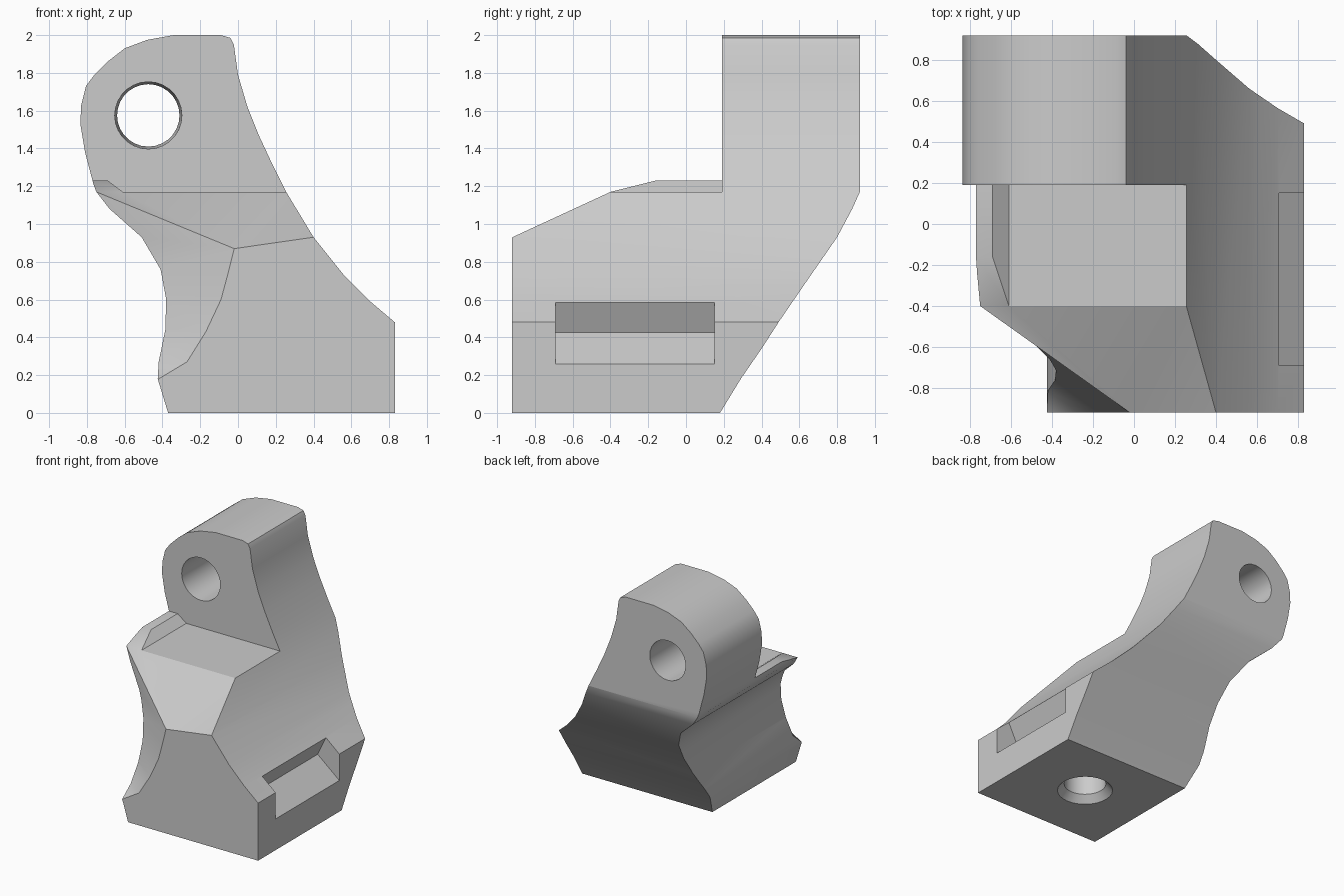
import bpy
import bmesh
import math
from mathutils import Vector, Matrix

cube = bpy.data.objects.get("Cube")
if cube:
    bpy.data.objects.remove(cube)

grey = bpy.data.materials.new("plain grey")
grey.use_nodes = True
grey.diffuse_color = (0.6, 0.6, 0.6, 1)
grey.node_tree.nodes["Principled BSDF"].inputs["Base Color"].default_value = (0.6, 0.6, 0.6, 1)


def finish(bm, name):
    bmesh.ops.recalc_face_normals(bm, faces=bm.faces)
    mesh = bpy.data.meshes.new(name)
    bm.to_mesh(mesh)
    bm.free()
    mesh.materials.append(grey)
    obj = bpy.data.objects.new(name, mesh)
    bpy.context.collection.objects.link(obj)
    return obj


def prism(name, points, sweep):
    """Flat polygon swept along a vector."""
    bm = bmesh.new()
    face = bm.faces.new([bm.verts.new(p) for p in points])
    swept = bmesh.ops.extrude_face_region(bm, geom=[face])["geom"]
    verts = [v for v in swept if isinstance(v, bmesh.types.BMVert)]
    bmesh.ops.translate(bm, verts=verts, vec=Vector(sweep))
    return finish(bm, name)


def front_prism(name, outline, y0, y1):
    return prism(name, [(x, y0, z) for x, z in outline], (0, y1 - y0, 0))


def side_prism(name, outline):
    return prism(name, [(-2, y, z) for y, z in outline], (4, 0, 0))


def hull(name, points):
    bm = bmesh.new()
    for p in points:
        bm.verts.new(p)
    bmesh.ops.convex_hull(bm, input=bm.verts)
    return finish(bm, name)


def cone(name, r1, r2, depth, centre, turn=0.0):
    bm = bmesh.new()
    place = Matrix.Translation(centre) @ Matrix.Rotation(turn, 4, "X")
    bmesh.ops.create_cone(bm, cap_ends=True, segments=28, radius1=r1,
                          radius2=r2, depth=depth, matrix=place)
    return finish(bm, name)


# Body: front outline through the full depth
body = front_prism("bracket_body", [
    (-0.37, 0), (0.83, 0), (0.83, 0.48), (0.70, 0.59), (0.56, 0.73),
    (0.40, 0.93), (0.255, 1.17), (0.18, 1.32), (0.11, 1.47), (0.05, 1.62),
    (0, 1.79), (-0.022, 1.95), (-0.04, 1.985), (-0.09, 2), (-0.34, 2),
    (-0.48, 1.975), (-0.60, 1.93), (-0.69, 1.86), (-0.76, 1.79),
    (-0.805, 1.73), (-0.83, 1.63), (-0.835, 1.53), (-0.81, 1.38),
    (-0.765, 1.21), (-0.75, 1.17), (-0.68, 1.08), (-0.51, 0.93),
    (-0.41, 0.76), (-0.38, 0.60), (-0.385, 0.44), (-0.42, 0.27),
    (-0.425, 0.18)], -0.92, 0.92)

cutters = [
    # Sloping underside at the back
    side_prism("back_cut", [
        (0.168, -0.02), (0.29, 0.18), (0.40, 0.34), (0.49, 0.48),
        (0.62, 0.67), (0.80, 0.93), (0.88, 1.08), (0.925, 1.18),
        (2, 1.18), (2, -0.02)]),
    # Shelf in front of the arm, leaving a raised lip
    front_prism("shelf_cut", [
        (-0.61, 1.17), (1, 1.17), (1, 3), (-2, 3), (-2, 1.23),
        (-0.69, 1.23)], -2, 0.19),
    side_prism("lip_cut", [
        (-0.16, 1.23), (-0.40, 1.17), (-1.2, 0.97), (-1.2, 1.6),
        (-0.16, 1.6)]),
    # Sloping front with a shallow valley
    hull("front_slope_cut", [
        (-2, -0.4, 1.17), (0.255, -0.4, 1.17), (2, -0.4, 1.42),
        (-2, -1.2, 0.708), (-0.168, -1.2, 0.708), (2, -1.2, 1.018),
        (-2, -0.4, 3), (2, -0.4, 3), (-2, -1.2, 3), (2, -1.2, 3)]),
    # Curved cut across the front corner
    prism("corner_cut", [(x + 0.219, -1.076, z) for x, z in [
        (-0.02, 3), (-0.02, 0.87), (-0.055, 0.73), (-0.09, 0.60),
        (-0.17, 0.43), (-0.27, 0.27), (-0.42, 0.18), (-2, -0.3),
        (-2, 3)]], (-1.679, 1.196, 0)),
    # Tilted notch in the side
    front_prism("notch_cut", [
        (0.83, 0.26), (0.63, 0.425), (0.71, 0.59), (0.76, 0.69),
        (0.96, 0.525), (0.87, 0.227)], -0.69, 0.15),
    # Tapered pin hole, and a countersunk hole underneath
    cone("pin_hole_cut", 0.178, 0.165, 0.75, (-0.475, 0.555, 1.575), -math.pi / 2),
    cone("bolt_hole_cut", 0.165, 0.165, 0.5, (0.21, -0.35, 0.2)),
    cone("countersink_cut", 0.235, 0.165, 0.08, (0.21, -0.35, 0.02)),
]

bpy.context.view_layer.objects.active = body
for cutter in cutters:
    cutter.hide_render = True
    mod = body.modifiers.new(cutter.name, "BOOLEAN")
    mod.operation = "DIFFERENCE"
    mod.solver = "EXACT"
    mod.object = cutter
    bpy.ops.object.modifier_apply(modifier=mod.name)
    bpy.data.objects.remove(cutter)

# Smooth curves, crisp corners
bpy.ops.object.select_all(action="DESELECT")
body.select_set(True)
bpy.ops.object.shade_smooth_by_angle(angle=math.radians(30))
